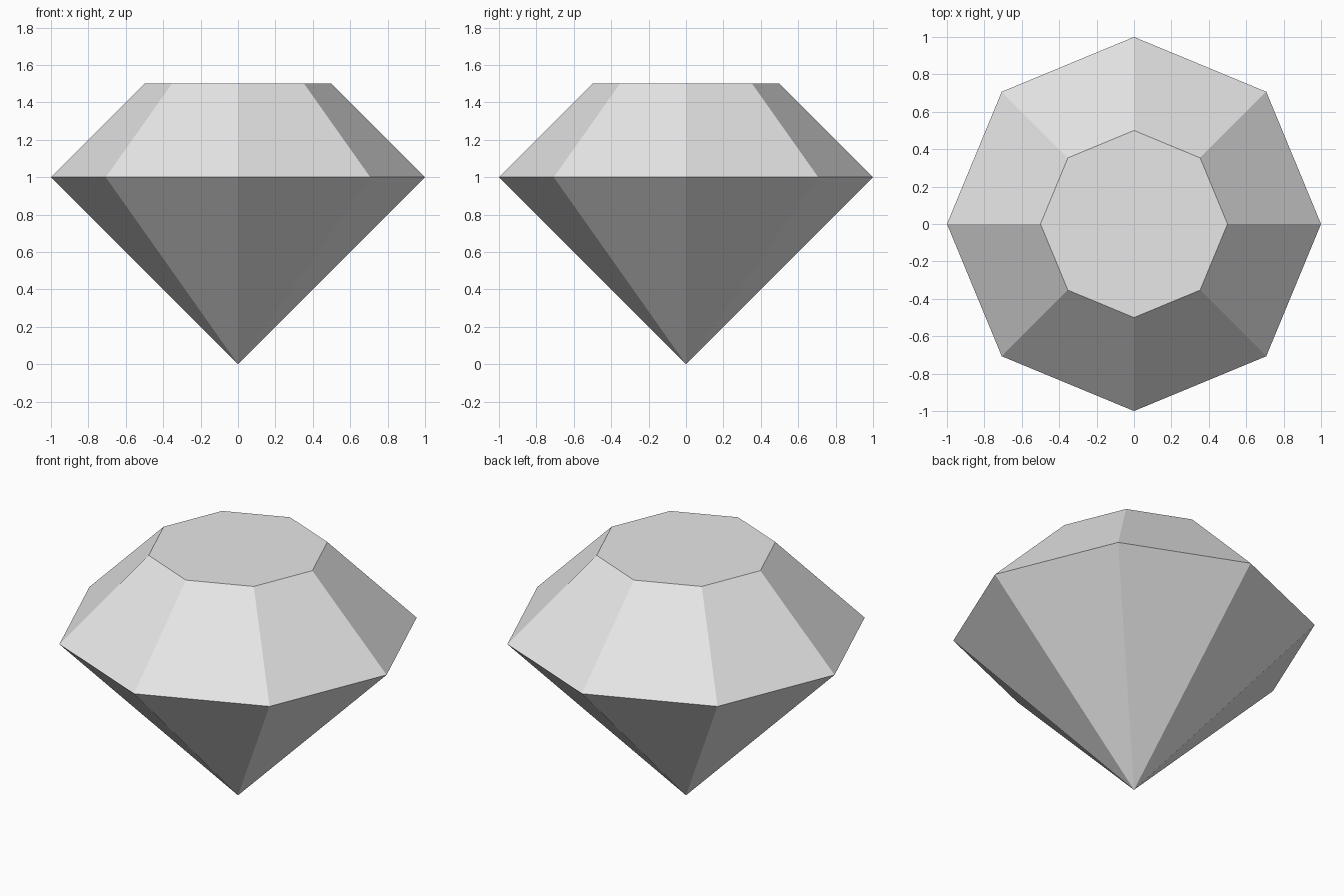
import bpy
import bmesh
from math import cos, sin, tau

cube = bpy.data.objects.get("Cube")
if cube:
    bpy.data.objects.remove(cube, do_unlink=True)

SIDES = 8

# Single pale grey for the whole stone
grey = bpy.data.materials.new("pale_grey")
grey.use_nodes = True
colour = (0.8, 0.8, 0.8, 1.0)
grey.diffuse_color = colour
grey.node_tree.nodes["Principled BSDF"].inputs["Base Color"].default_value = colour


def ring(bm, radius, z):
    return [bm.verts.new((radius * cos(tau * i / SIDES), radius * sin(tau * i / SIDES), z))
            for i in range(SIDES)]


bm = bmesh.new()
tip = bm.verts.new((0, 0, 0))
girdle = ring(bm, 1.0, 1.0)
table = ring(bm, 0.5, 1.5)

# Pavilion facets below the girdle, crown facets above it
for i in range(SIDES):
    j = (i + 1) % SIDES
    bm.faces.new((tip, girdle[j], girdle[i]))
    bm.faces.new((girdle[i], girdle[j], table[j], table[i]))

# Flat table on top
bm.faces.new(table)
bm.normal_update()

mesh = bpy.data.meshes.new("gemstone")
bm.to_mesh(mesh)
bm.free()
mesh.materials.append(grey)
gem = bpy.data.objects.new("gemstone", mesh)
bpy.context.collection.objects.link(gem)
